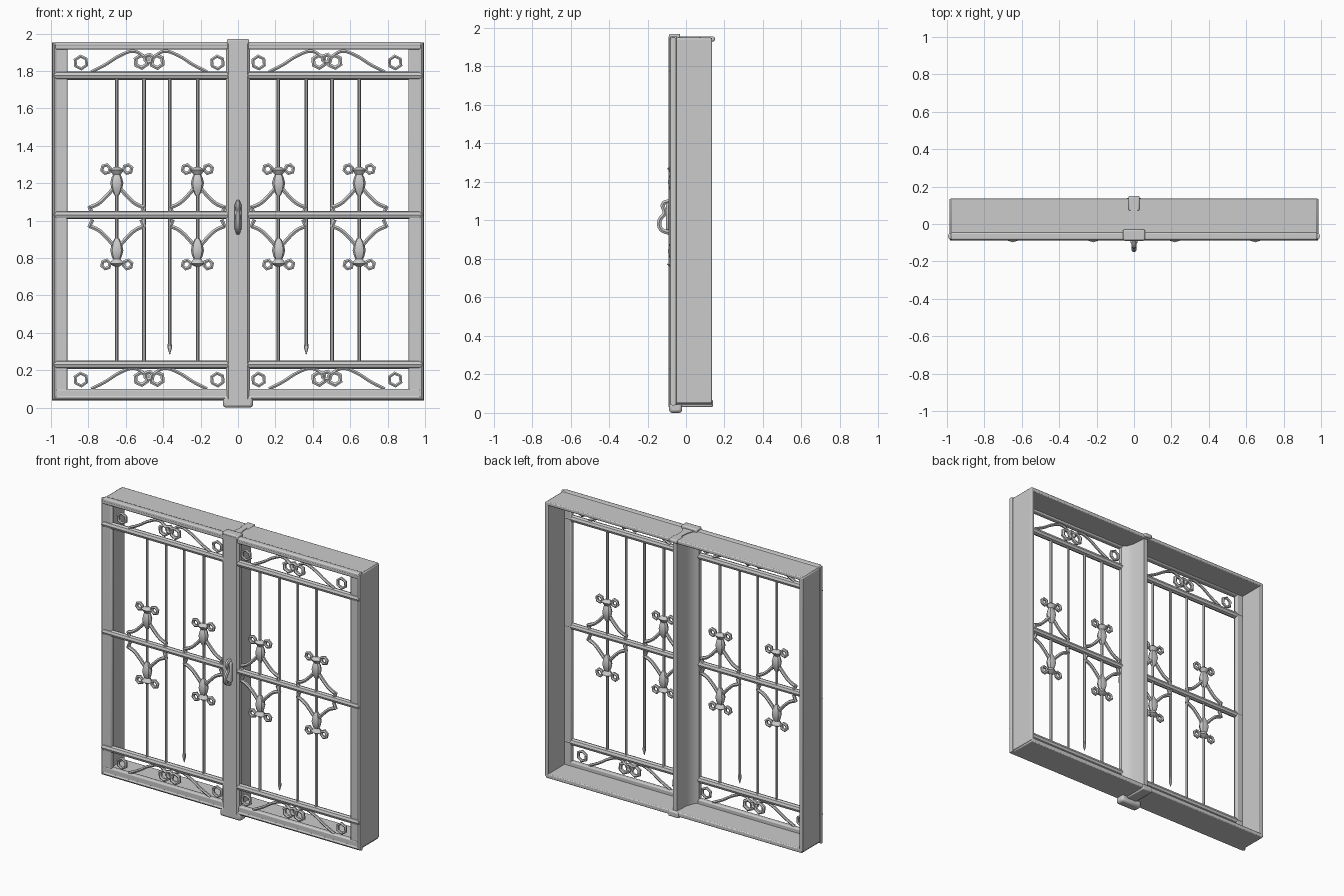
import bpy, bmesh, math
from mathutils import Vector

if "Cube" in bpy.data.objects:
    bpy.data.objects.remove(bpy.data.objects["Cube"])

Y = -0.066  # plane of the ironwork


def finish(name, bm, bevel=0.0):
    bmesh.ops.recalc_face_normals(bm, faces=bm.faces)
    me = bpy.data.meshes.new(name)
    bm.to_mesh(me)
    bm.free()
    ob = bpy.data.objects.new(name, me)
    bpy.context.collection.objects.link(ob)
    if bevel:
        m = ob.modifiers.new("bevel", 'BEVEL')
        m.width = bevel
        m.segments = 2
    smooth(ob)
    return ob


def smooth(ob):
    bpy.ops.object.select_all(action='DESELECT')
    ob.select_set(True)
    bpy.context.view_layer.objects.active = ob
    bpy.ops.object.shade_smooth_by_angle(angle=math.radians(40))


def box(name, x, y, z, bevel=0.008):
    bm = bmesh.new()
    bmesh.ops.create_cube(bm, size=1)
    for v in bm.verts:
        v.co = Vector(r[0] + (c + 0.5) * (r[1] - r[0]) for c, r in zip(v.co, (x, y, z)))
    return finish(name, bm, bevel)


def tube(name, paths, r, res=1, closed=False, bend=False):
    """Round bars along several paths; points are (x, z) or (x, y, z)."""
    cu = bpy.data.curves.new(name, 'CURVE')
    cu.dimensions = '3D'
    cu.bevel_depth = r
    cu.bevel_resolution = res
    cu.resolution_u = 4
    cu.use_fill_caps = True
    for p in paths:
        p = [q if len(q) == 3 else (q[0], Y, q[1]) for q in p]
        sp = cu.splines.new('BEZIER' if bend else 'POLY')
        pts = sp.bezier_points if bend else sp.points
        pts.add(len(p) - 1)
        for a, q in zip(pts, p):
            if bend:
                a.co = q
                a.handle_left_type = a.handle_right_type = 'AUTO'
            else:
                a.co = (*q, 1)
        sp.use_cyclic_u = closed
    ob = bpy.data.objects.new(name, cu)
    bpy.context.collection.objects.link(ob)
    bpy.ops.object.select_all(action='DESELECT')
    ob.select_set(True)
    bpy.context.view_layer.objects.active = ob
    bpy.ops.object.convert(target='MESH')
    smooth(bpy.context.object)


def ring(x, z, r, n=6, turn=0.3):
    return [(x + r * math.cos(turn + i * math.tau / n), z + r * math.sin(turn + i * math.tau / n))
            for i in range(n)]


def lathe(name, x, prof, n=8):
    bm = bmesh.new()
    loops = [[bm.verts.new((x + r * math.cos(i * math.tau / n), Y + 0.8 * r * math.sin(i * math.tau / n), z))
              for i in range(n)] for r, z in prof]
    for a, b in zip(loops, loops[1:]):
        for i in range(n):
            bm.faces.new((a[i], a[(i + 1) % n], b[(i + 1) % n], b[i]))
    bm.faces.new(loops[0])
    bm.faces.new(loops[-1])
    finish(name, bm)


# Deep outer casing: thin walls behind a front lip
box("casing_top", (-0.98, 0.98), (-0.07, 0.135), (1.925, 1.95), 0.006)
box("casing_bottom", (-0.98, 0.98), (-0.07, 0.135), (0.04, 0.07), 0.006)
box("front_lip_top", (-0.98, 0.98), (-0.085, -0.045), (1.915, 1.955))
box("front_lip_bottom", (-0.98, 0.98), (-0.08, -0.045), (0.04, 0.1))
for s in (-1, 1):
    box("casing_side", sorted((s * 0.96, s * 0.987)), (-0.07, 0.135), (0.05, 1.945), 0.006)
    box("front_lip_side", sorted((s * 0.912, s * 0.985)), (-0.078, -0.045), (0.05, 1.945))

# Rounded bead round the front edge
tube("edge_bead", [[(-0.98, 0.052), (0.98, 0.052), (0.98, 1.938), (-0.98, 1.938)]], 0.02, 2, True)

# Centre post: front flange narrowing to a web at the back
half = [(0.065, -0.075), (0.065, -0.05), (0.04, -0.03), (0.022, 0.02), (0.015, 0.12)]
prof = [(0.05, -0.09)] + half
prof = prof + [(-x, y) for x, y in reversed(prof)]
bm = bmesh.new()
f = bm.faces.new([bm.verts.new((x, y, 0.03)) for x, y in prof])
top = bmesh.ops.extrude_face_region(bm, geom=[f])["geom"]
for v in top:
    if isinstance(v, bmesh.types.BMVert):
        v.co.z = 1.955
finish("centre_post", bm)
box("post_cap", (-0.06, 0.06), (-0.088, -0.03), (1.94, 1.97))
box("post_foot", (-0.08, 0.08), (-0.088, -0.02), (0.0, 0.06), 0.015)
box("post_foot_rear", (-0.04, 0.04), (-0.03, 0.14), (0.03, 0.07))
box("post_cap_rear", (-0.03, 0.03), (0.07, 0.15), (1.93, 1.955))

# Horizontal rails
for z, r in ((0.23, 0.023), (1.03, 0.022), (1.775, 0.023)):
    tube("cross_rail", [[(-0.985, z), (0.985, z)]], r, 2)

for s in (-1, 1):
    # Vertical bars, one of them stopping short in a point
    tube("vertical_bars", [[(s * x, 0.23), (s * x, 1.775)] for x in (0.215, 0.503, 0.648)], 0.01)
    tube("short_bar", [[(s * 0.365, 0.33), (s * 0.365, 1.775)]], 0.01)
    lathe("bar_tip", s * 0.365, [(0.002, 0.285), (0.012, 0.32), (0.01, 0.35)])

    # Leaf ornaments above and below the middle rail
    for cx in (0.648, 0.217):
        x = s * cx
        for d, zc in ((1, 1.025), (-1, 1.015)):
            h = lambda v: zc + d * v
            lathe("ornament_stem", x, [(0.012, h(0.11)), (0.028, h(0.14)), (0.035, h(0.175)),
                                       (0.028, h(0.205)), (0.02, h(0.22)), (0.04, h(0.245)), (0.012, h(0.262))])
            arms = [[(x + k * 0.02, h(0.145)), (x + k * 0.06, h(0.1)),
                     (x + k * 0.1, h(0.065)), (x + k * 0.145, h(0.045))] for k in (-1, 1)]
            tube("ornament_arms", arms, 0.012, 1, False, True)
            tube("ornament_curls", [ring(x + k * 0.058, h(0.25), 0.023) for k in (-1, 1)], 0.011, 1, True)
            tube("ornament_hooks", [[(x + k * 0.148, h(0.052)), (x + k * 0.13, h(0.01))]
                                    for k in (-1, 1)], 0.011)

    # Scrollwork in the top and bottom panels
    for z in (1.85, 0.155):
        c = s * 0.475
        tube("scroll_corner_curls", [ring(c + k * 0.365, z - 0.005, 0.034, 6, 0.6) for k in (-1, 1)], 0.01, 1, True)
        tube("scroll_arms", [[(c + k * 0.31, z - 0.055), (c + k * 0.24, z - 0.02), (c + k * 0.15, z + 0.035),
                              (c + k * 0.08, z + 0.055), (c + k * 0.03, z + 0.03)] for k in (-1, 1)],
             0.01, 1, False, True)
        tube("scroll_centre_curls", [ring(c + k * 0.042, z, 0.034, 6, 0.6) for k in (-1, 1)]
             + [ring(c, z + 0.015, 0.022)], 0.013, 1, True)

# Latch handle at the meeting of the two leaves
tube("latch_handle", [[(0, -0.085, 1.1), (0, -0.12, 1.085), (0, -0.11, 1.04), (0, -0.137, 1.0),
                       (0, -0.13, 0.955), (0, -0.085, 0.935)]], 0.013, 1, False, True)
box("latch_plate", (-0.02, 0.02), (-0.105, -0.08), (0.95, 1.09))
